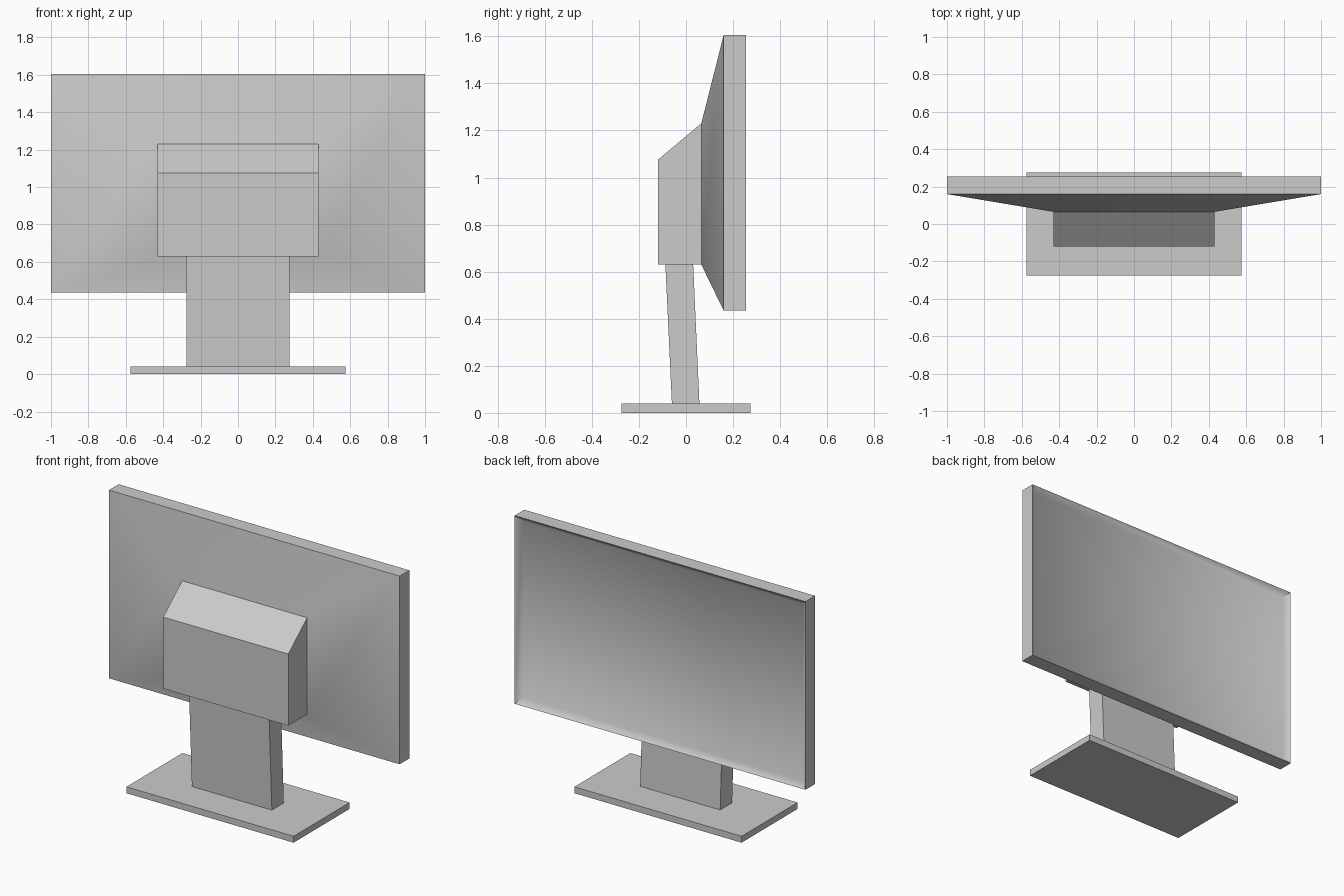
import bpy
import bmesh
from math import radians

if "Cube" in bpy.data.objects:
    bpy.data.objects.remove(bpy.data.objects["Cube"], do_unlink=True)

# Single grey plastic
grey = bpy.data.materials.new("grey plastic")
grey.use_nodes = True
colour = (0.6, 0.6, 0.6, 1)
grey.diffuse_color = colour
grey.node_tree.nodes["Principled BSDF"].inputs["Base Color"].default_value = colour


def finish(name, bm, smooth=False):
    bmesh.ops.recalc_face_normals(bm, faces=bm.faces)
    mesh = bpy.data.meshes.new(name)
    bm.to_mesh(mesh)
    bm.free()
    mesh.materials.append(grey)
    obj = bpy.data.objects.new(name, mesh)
    bpy.context.collection.objects.link(obj)
    if smooth:
        bpy.ops.object.select_all(action="DESELECT")
        obj.select_set(True)
        bpy.context.view_layer.objects.active = obj
        bpy.ops.object.shade_smooth_by_angle(angle=radians(45))
    return obj


def extruded_profile(name, half_width, profile):
    """Side outline of (y, z) points stretched across x."""
    bm = bmesh.new()
    face = bm.faces.new([bm.verts.new((-half_width, y, z)) for y, z in profile])
    side = bmesh.ops.extrude_face_region(bm, geom=[face])["geom"]
    moved = [v for v in side if isinstance(v, bmesh.types.BMVert)]
    bmesh.ops.translate(bm, verts=moved, vec=(2 * half_width, 0, 0))
    return finish(name, bm)


def lofted_rings(name, rings):
    """Rectangles (half width, y, bottom, top) joined in order and capped."""
    bm = bmesh.new()
    loops = [[bm.verts.new(p) for p in ((-w, y, lo), (w, y, lo), (w, y, hi), (-w, y, hi))]
             for w, y, lo, hi in rings]
    for a, b in zip(loops, loops[1:]):
        for i in range(4):
            j = (i + 1) % 4
            bm.faces.new((a[i], a[j], b[j], b[i]))
    bm.faces.new(loops[0])
    bm.faces.new(loops[-1])
    return finish(name, bm, smooth=True)


# Stand
extruded_profile("base_plate", 0.575, [(-0.275, 0), (0.275, 0), (0.275, 0.04), (-0.275, 0.04)])
extruded_profile("neck", 0.275, [(-0.06, 0.04), (0.057, 0.04), (0.03, 0.64), (-0.088, 0.64)])

# Housing behind the display, with a sloping roof
extruded_profile("rear_housing", 0.43,
                 [(-0.12, 0.63), (0.065, 0.63), (0.065, 1.23), (-0.12, 1.075)])

# Display: tapered back, straight rim, sloped recess around the screen
inset, depth = 0.035, 0.03
low, high, front = 0.435, 1.605, 0.255
lofted_rings("display", [
    (0.43, 0.065, 0.63, 1.23),
    (1.0, 0.16, low, high),
    (1.0, front, low, high),
    (1.0 - inset, front - depth, low + inset, high - inset),
])
